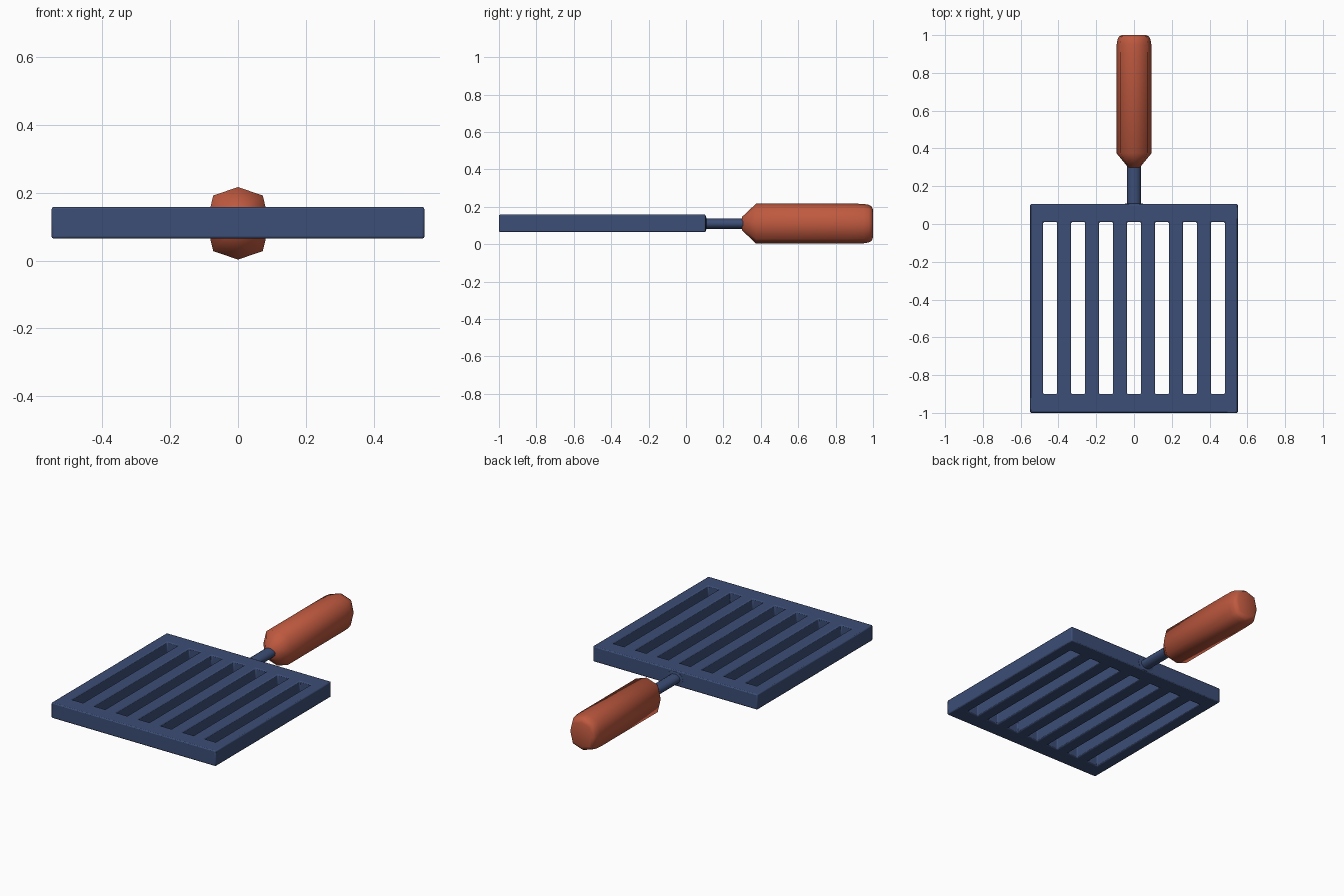
import bpy, bmesh, math

if "Cube" in bpy.data.objects:
    bpy.data.objects.remove(bpy.data.objects["Cube"])

def material(name, color):
    m = bpy.data.materials.new(name)
    m.diffuse_color = (*color, 1)
    m.use_nodes = True
    m.node_tree.nodes["Principled BSDF"].inputs["Base Color"].default_value = m.diffuse_color
    return m

BLUE = material("dark blue metal", (0.045, 0.075, 0.18))
RED = material("terracotta grip", (0.52, 0.10, 0.05))
ZC = 0.11

def finish(bm, name, mat, angle):
    bmesh.ops.recalc_face_normals(bm, faces=bm.faces)
    me = bpy.data.meshes.new(name)
    bm.to_mesh(me)
    bm.free()
    me.materials.append(mat)
    ob = bpy.data.objects.new(name, me)
    bpy.context.collection.objects.link(ob)
    bpy.ops.object.select_all(action='DESELECT')
    ob.select_set(True)
    bpy.context.view_layer.objects.active = ob
    bpy.ops.object.shade_smooth_by_angle(angle=math.radians(angle))
    return ob

def loft(name, section, stations, mat, angle):
    """Sweep a unit section along y; stations are (y, scale)."""
    bm = bmesh.new()
    rings = [[bm.verts.new((x * s, y, ZC + z * s)) for x, z in section] for y, s in stations]
    n = len(section)
    for a, b in zip(rings, rings[1:]):
        for i in range(n):
            bm.faces.new((a[i], a[(i + 1) % n], b[(i + 1) % n], b[i]))
    bm.faces.new(rings[0])
    bm.faces.new(rings[-1])
    return finish(bm, name, mat, angle)

# Slotted grate: cell grid with seven through slots, thickened
xs = [-0.55]
for i in range(7):
    c = (i - 3) * 0.148
    xs += [c - 0.037, c + 0.037]
xs.append(0.55)
ys = [-1.0, -0.90, 0.01, 0.105]
bm = bmesh.new()
g = [[bm.verts.new((x, y, 0.065)) for y in ys] for x in xs]
for i in range(len(xs) - 1):
    for j in range(3):
        if not (j == 1 and i % 2 == 1):
            bm.faces.new((g[i][j], g[i + 1][j], g[i + 1][j + 1], g[i][j + 1]))
ext = bmesh.ops.extrude_face_region(bm, geom=bm.faces[:], use_keep_orig=True)
for v in ext["geom"]:
    if isinstance(v, bmesh.types.BMVert):
        v.co.z = 0.158
grate = finish(bm, "grate", BLUE, 30)
bev = grate.modifiers.new("soft edges", 'BEVEL')
bev.width = 0.006
bev.segments = 2
bev.limit_method = 'ANGLE'

# Neck rod, with a small flare where it meets the grate
circle = [(0.036 * math.cos(a), 0.028 * math.sin(a))
          for a in (math.tau * k / 16 for k in range(16))]
loft("neck_rod", circle, [(0.09, 1.6), (0.106, 1.5), (0.109, 1), (0.32, 1)], BLUE, 40)

# Eight-sided grip with tapered collar and rounded end
oct_section = [(0, 0.107), (0.073, 0.082), (0.093, 0), (0.073, -0.082),
               (0, -0.107), (-0.073, -0.082), (-0.093, 0), (-0.073, 0.082)]
loft("handle_grip", oct_section,
     [(0.30, 0.34), (0.375, 1), (0.90, 1), (0.95, 0.985), (0.978, 0.94),
      (0.992, 0.86), (1.0, 0.7)], RED, 60)
